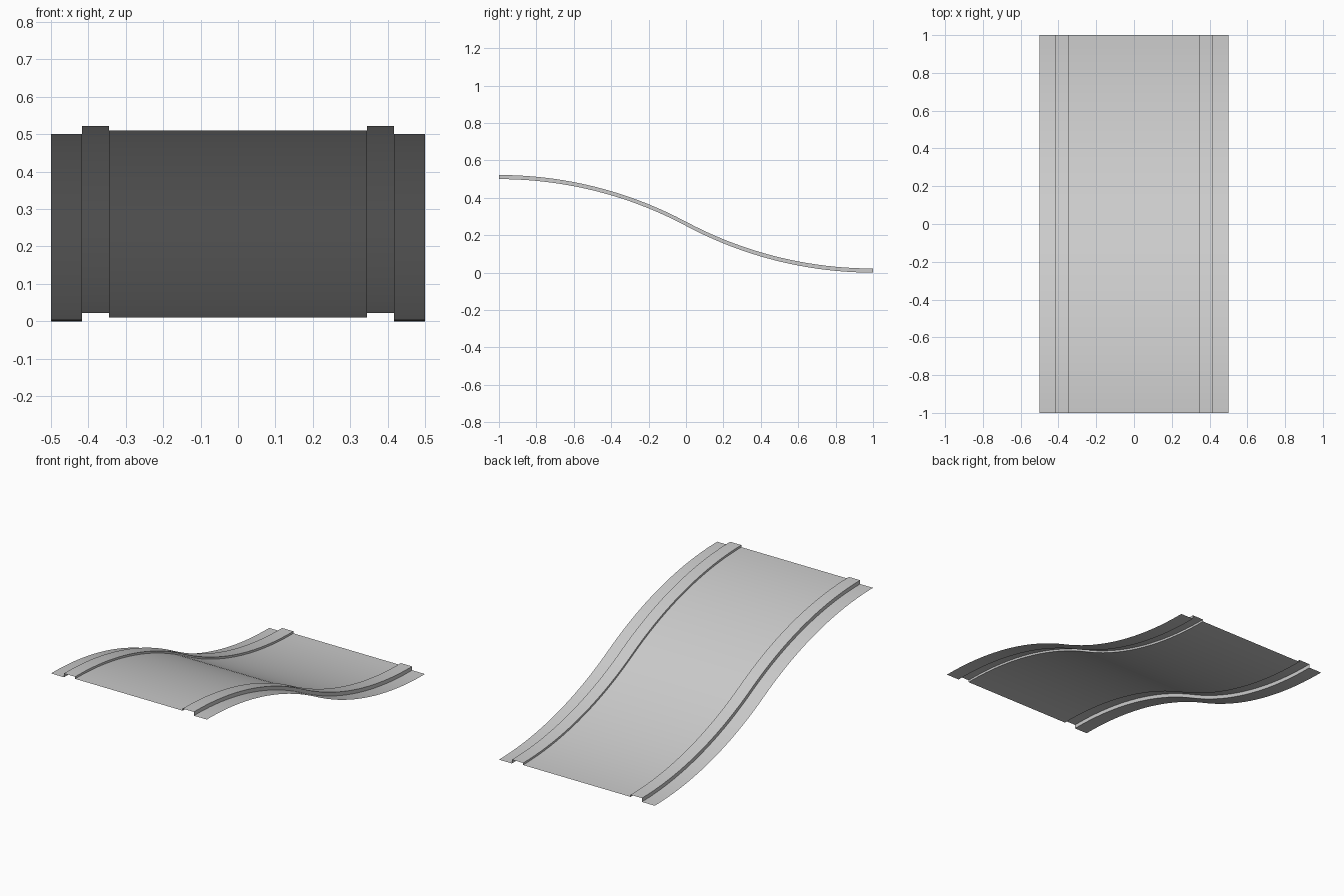
import bpy, bmesh, math

if "Cube" in bpy.data.objects:
    bpy.data.objects.remove(bpy.data.objects["Cube"])

RISE, HALF, STEPS = 0.5, 1.0, 40
RADIUS = (HALF ** 2 + (RISE / 2) ** 2) / RISE


def slope_height(y):
    """Two tangent arcs, level at both ends, meeting in the middle."""
    d = HALF - abs(y)
    h = RADIUS - math.sqrt(RADIUS ** 2 - d * d)
    return RISE - h if y < 0 else h


def sweep(name, profile, mirrored=False):
    """Sweep an open (x, z) profile down the slope as a thin sheet."""
    bm = bmesh.new()
    rows = []
    for i in range(STEPS + 1):
        y = -HALF + 2 * HALF * i / STEPS
        rows.append([bm.verts.new((x, y, z + slope_height(y))) for x, z in profile])
    for a, b in zip(rows, rows[1:]):
        for j in range(len(profile) - 1):
            bm.faces.new((a[j], a[j + 1], b[j + 1], b[j]))
    mesh = bpy.data.meshes.new(name)
    bm.to_mesh(mesh)
    bm.free()
    obj = bpy.data.objects.new(name, mesh)
    bpy.context.collection.objects.link(obj)
    if mirrored:
        obj.modifiers.new("Mirror", 'MIRROR').use_mirror_merge = False
    bpy.ops.object.select_all(action='DESELECT')
    obj.select_set(True)
    bpy.context.view_layer.objects.active = obj
    bpy.ops.object.shade_smooth_by_angle(angle=math.radians(30))
    return obj


INNER, OUTER, EDGE = 0.345, 0.417, 0.5

# Road surface
sweep("road_surface", [(-INNER, 0.01), (INNER, 0.01)])
# Raised kerbs with inner and outer step faces
sweep("kerbs", [(INNER, 0.01), (INNER, 0.022), (OUTER, 0.022), (OUTER, 0.0)], True)
# Low outer verges
sweep("verges", [(OUTER, 0.0), (EDGE, 0.0)], True)
